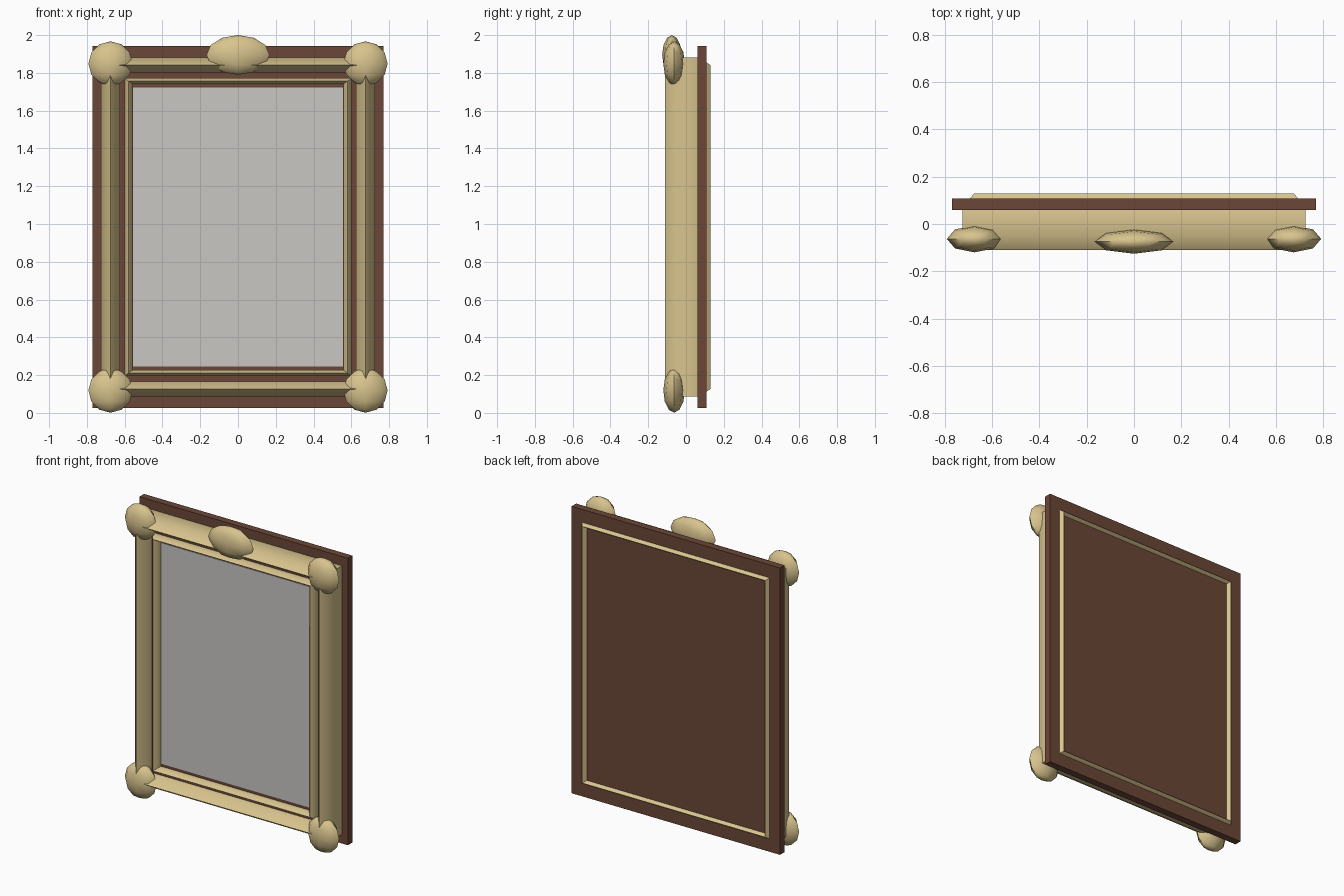
import bpy, bmesh
from mathutils import Vector, Matrix
from math import radians

old = bpy.data.objects.get("Cube")
if old:
    bpy.data.objects.remove(old, do_unlink=True)

MID_Z = 0.984  # height of the frame's centre


def material(name, rgb):
    mat = bpy.data.materials.new(name)
    mat.use_nodes = True
    mat.diffuse_color = (*rgb, 1)
    mat.node_tree.nodes["Principled BSDF"].inputs["Base Color"].default_value = (*rgb, 1)
    return mat


gold = material("pale_gold", (0.69, 0.55, 0.27))
wood = material("dark_brown_wood", (0.147, 0.061, 0.038))
silver = material("mirror_grey", (0.58, 0.57, 0.55))


def finish(name, bm, mat, smooth=None):
    bmesh.ops.recalc_face_normals(bm, faces=bm.faces)
    mesh = bpy.data.meshes.new(name)
    bm.to_mesh(mesh)
    bm.free()
    mesh.materials.append(mat)
    obj = bpy.data.objects.new(name, mesh)
    bpy.context.collection.objects.link(obj)
    if smooth:
        bpy.ops.object.select_all(action="DESELECT")
        obj.select_set(True)
        bpy.context.view_layer.objects.active = obj
        bpy.ops.object.shade_smooth_by_angle(angle=radians(smooth))
    return obj


def slab(name, half_x, half_z, y_front, y_back, mat):
    bm = bmesh.new()
    size = Matrix.Diagonal((2 * half_x, y_back - y_front, 2 * half_z, 1))
    place = Matrix.Translation((0, (y_front + y_back) / 2, MID_Z))
    bmesh.ops.create_cube(bm, size=1, matrix=place @ size)
    finish(name, bm, mat)


def moulding(name, half_x, half_z, y, rad_x, rad_y, rad_z):
    """Six-sided bar swept round a rectangle with mitred corners."""
    hexagon = [(0, -1), (1, -0.5), (1, 0.5), (0, 1), (-1, 0.5), (-1, -0.5)]
    corners = [(-1, -1), (1, -1), (1, 1), (-1, 1)]
    bm = bmesh.new()
    loops = [[bm.verts.new((sx * (half_x + u * rad_x), y + v * rad_y,
                            MID_Z + sz * (half_z + u * rad_z)))
              for u, v in hexagon] for sx, sz in corners]
    for i, ring in enumerate(loops):
        following = loops[(i + 1) % 4]
        for j in range(6):
            k = (j + 1) % 6
            bm.faces.new((ring[j], ring[k], following[k], following[j]))
    finish(name, bm, gold, 60)


def boss(name, centre, radii):
    """Flattened low-poly knob."""
    bm = bmesh.new()
    matrix = Matrix.Translation(Vector(centre)) @ Matrix.Diagonal((*radii, 1))
    bmesh.ops.create_uvsphere(bm, u_segments=8, v_segments=6, radius=1, matrix=matrix)
    finish(name, bm, gold, 60)


# Wooden back board, inner liner and mirror plate
slab("back_board", 0.77, 0.958, 0.06, 0.108, wood)
slab("inner_liner", 0.65, 0.83, -0.015, 0.07, wood)
slab("mirror_plate", 0.555, 0.738, -0.019, -0.012, silver)

# Gilded mouldings
moulding("outer_moulding", 0.676, 0.857, 0.01, 0.05, 0.12, 0.04)
moulding("inner_moulding", 0.58, 0.773, -0.02, 0.022, 0.05, 0.016)

# Corner knobs and top crest
for side, sx in (("right", -1), ("left", 1)):
    for level, sz in (("bottom", -1), ("top", 1)):
        boss(f"{level}_{side}_corner_knob",
             (sx * 0.675, -0.063, MID_Z + sz * 0.865), (0.117, 0.057, 0.118))
boss("top_crest", (0, -0.075, 1.895), (0.167, 0.051, 0.105))
